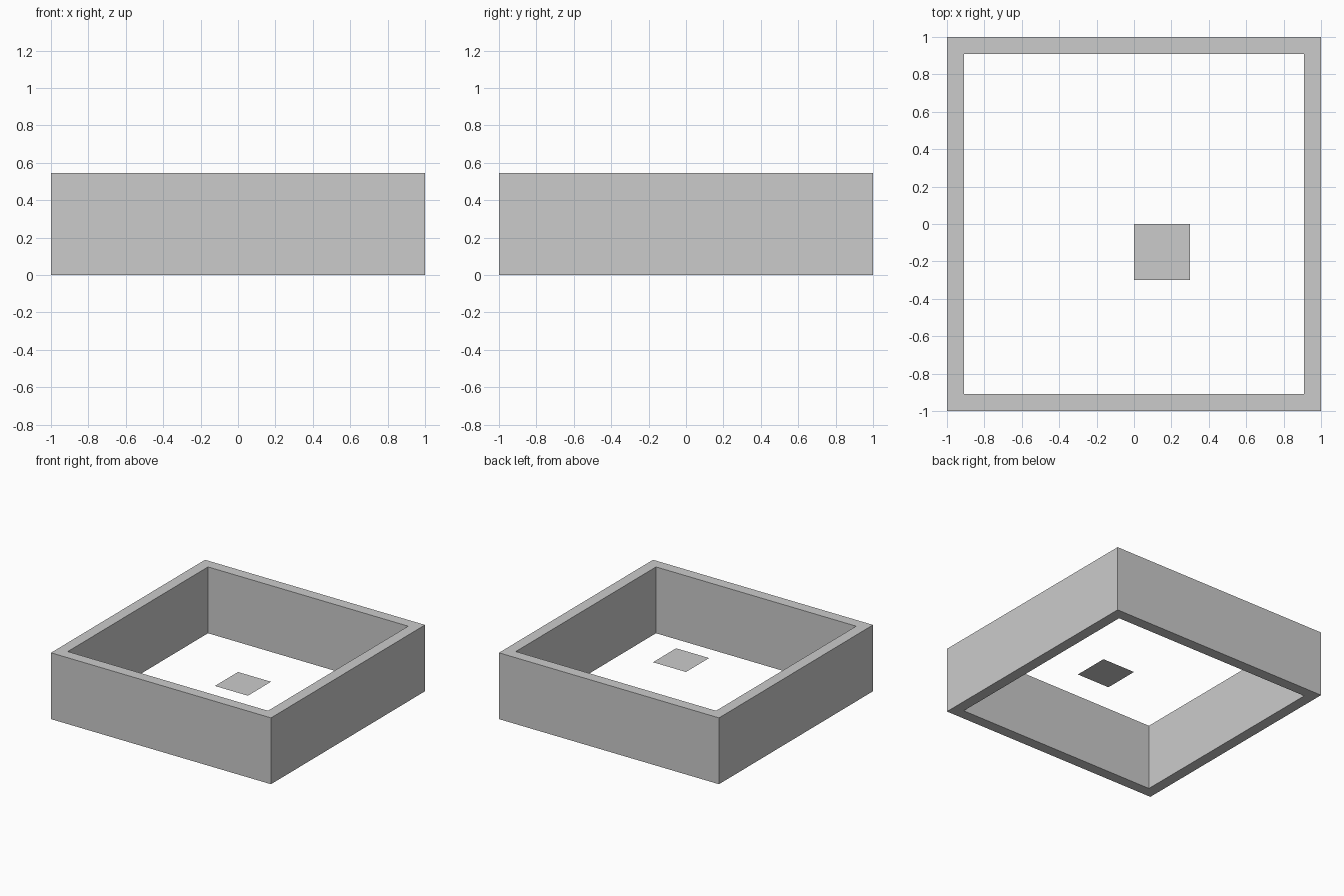
import bpy, bmesh

if "Cube" in bpy.data.objects:
    bpy.data.objects.remove(bpy.data.objects["Cube"])

OUTER, INNER, HEIGHT = 1.0, 0.91, 0.545


def finish(name, bm):
    mesh = bpy.data.meshes.new(name)
    bm.to_mesh(mesh)
    bm.free()
    obj = bpy.data.objects.new(name, mesh)
    bpy.context.collection.objects.link(obj)
    return obj


# Square wall frame, open at top and bottom
bm = bmesh.new()
section = [(OUTER, 0), (OUTER, HEIGHT), (INNER, HEIGHT), (INNER, 0)]
corners = [(1, -1), (1, 1), (-1, 1), (-1, -1)]
rings = [[bm.verts.new((sx * r, sy * r, z)) for r, z in section] for sx, sy in corners]
for i in range(4):
    a, b = rings[i], rings[(i + 1) % 4]
    for j in range(4):
        k = (j + 1) % 4
        bm.faces.new((a[j], b[j], b[k], a[k]))
bmesh.ops.recalc_face_normals(bm, faces=bm.faces)
finish("wall_frame", bm)

# Thin square panel floating at mid height, one corner on the centre axis
bm = bmesh.new()
bmesh.ops.create_grid(bm, x_segments=1, y_segments=1, size=0.15)
panel = finish("floating_panel", bm)
panel.location = (0.15, -0.15, HEIGHT / 2)
